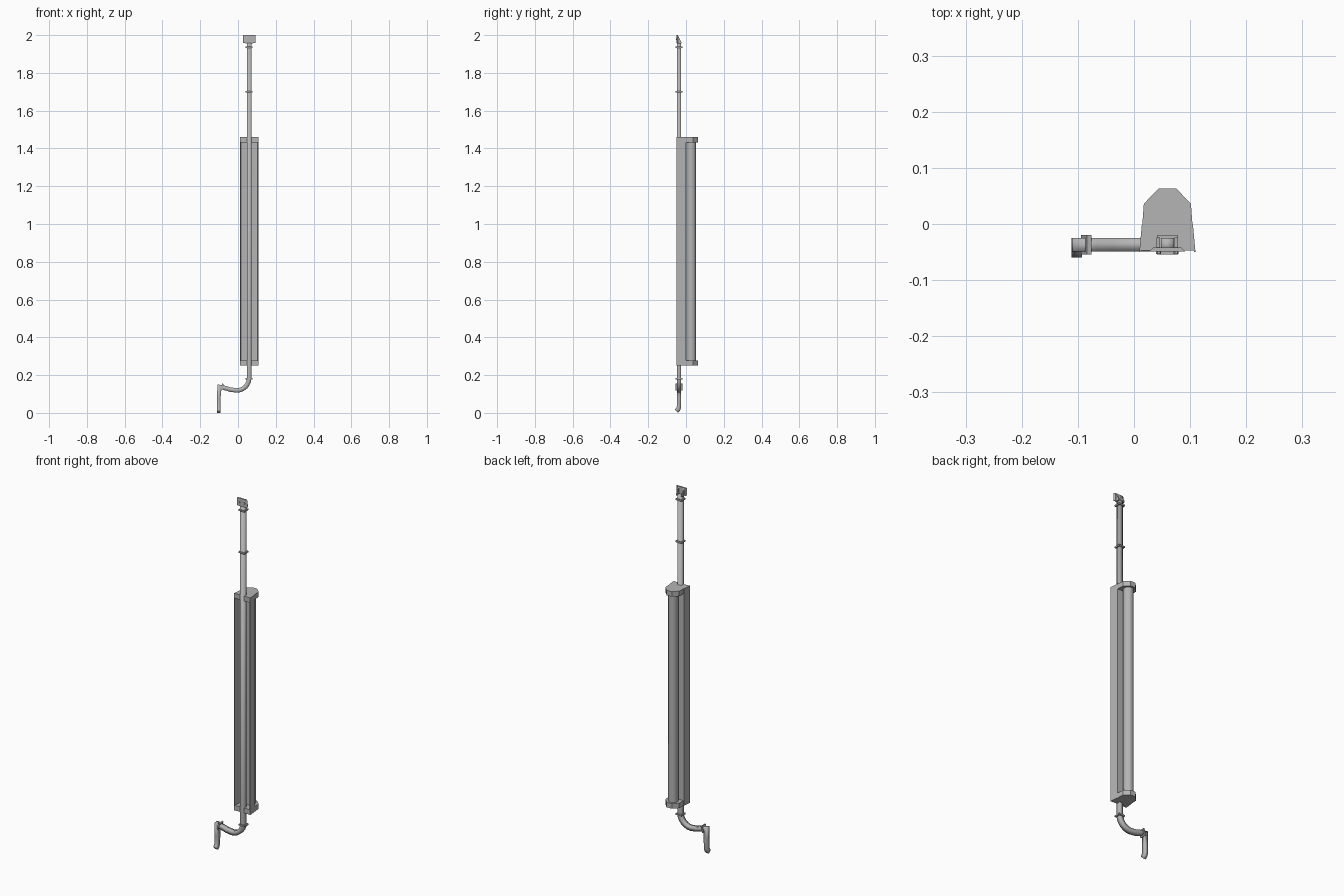
import bpy, bmesh, math
from mathutils import Vector

if "Cube" in bpy.data.objects:
    bpy.data.objects.remove(bpy.data.objects["Cube"])

CX, PY, R = 0.0595, -0.037, 0.0118    # pipe axis x, y and half width

grey = bpy.data.materials.new("mid_grey")
grey.diffuse_color = (0.46, 0.46, 0.46, 1)
grey.use_nodes = True
grey.node_tree.nodes["Principled BSDF"].inputs["Base Color"].default_value = grey.diffuse_color


def finish(name, bm, smooth=None):
    bmesh.ops.recalc_face_normals(bm, faces=bm.faces)
    me = bpy.data.meshes.new(name)
    bm.to_mesh(me)
    bm.free()
    me.materials.append(grey)
    ob = bpy.data.objects.new(name, me)
    bpy.context.collection.objects.link(ob)
    if smooth:
        bpy.context.view_layer.objects.active = ob
        ob.select_set(True)
        bpy.ops.object.shade_smooth_by_angle(angle=math.radians(smooth))
        ob.select_set(False)
    return ob


def loft(name, rings, smooth=None):
    bm = bmesh.new()
    vs = [[bm.verts.new(p) for p in r] for r in rings]
    n = len(vs[0])
    for a, b in zip(vs, vs[1:]):
        for i in range(n):
            j = (i + 1) % n
            bm.faces.new((a[i], a[j], b[j], b[i]))
    bm.faces.new(vs[0][::-1])
    bm.faces.new(vs[-1])
    return finish(name, bm, smooth)


def prism(name, pts, z0, z1, smooth=None):
    return loft(name, [[(x, y, z) for x, y in pts] for z in (z0, z1)], smooth)


def mirror(half):
    # half outline given as offsets from the centre line
    return [(CX + x, y) for x, y in half] + [(CX - x, y) for x, y in half[::-1]]


def square_ring(center, tangent, w, d):
    t = Vector(tangent).normalized()
    n = (Vector((0, 1, 0)) - t * t.y).normalized()
    b = t.cross(n)
    c = Vector(center)
    return [c + b * sx * w + n * sy * d for sx, sy in ((-1, -1), (1, -1), (1, 1), (-1, 1))]


def sweep(name, path):
    pts = [Vector(p) for p in path]
    rings = []
    for i, p in enumerate(pts):
        a = (p - pts[i - 1]).normalized() if i else (pts[1] - p).normalized()
        b = (pts[i + 1] - p).normalized() if i < len(pts) - 1 else a
        t = (a + b).normalized()
        w = 0.0095 if p.x < -0.09 else R      # slimmer outlet leg
        rings.append(square_ring(p, t, w / max(t.dot(a), 0.5), R))
    return loft(name, rings, 100)


def collar(name, center, tangent):
    c, t = Vector(center), Vector(tangent).normalized()
    return loft(name, [square_ring(c + t * s * 0.004, t, 0.0185, 0.0175) for s in (-1, 1)])


# end caps of the housing
cap = mirror([(0.048, -0.047), (0.042, 0.036), (0.016, 0.063)])
prism("lower_end_cap", cap, 0.25, 0.278)
prism("upper_end_cap", cap, 1.432, 1.46)

# open-fronted channel running the full height
outer = mirror([(0.05, -0.0495), (0.0455, -0.001)])
inner = mirror([(0.0475, -0.0495), (0.0435, -0.005)])
prism("channel", outer + inner[::-1], 0.25, 1.46)

# octagonal rear tube
tube = [(CX + 0.0265 * math.cos(math.radians(22.5 + 45 * i)),
         0.028 + 0.0265 * math.sin(math.radians(22.5 + 45 * i))) for i in range(8)]
prism("rear_tube", tube, 0.27, 1.44, 60)

# square pipe: straight run, curved elbow, outlet leg
path = [(CX, PY, 1.96), (CX, PY, 0.19)]
for i in range(1, 7):
    a = math.radians(15 * i)
    path.append((CX - 0.066 * (1 - math.cos(a)), PY, 0.185 - 0.066 * math.sin(a)))
path += [(-0.04, PY, 0.123), (-0.07, PY, 0.132), (-0.1, PY, 0.139),
         (-0.101, PY, 0.08), (-0.102, PY, 0.032), (-0.102, -0.042, 0.018), (-0.102, -0.051, 0.009)]
sweep("pipe", path)

# collars
for i, z in enumerate((1.935, 1.70, 0.18)):
    collar("pipe_collar_%d" % (i + 1), (CX, PY, z), (0, 0, 1))
collar("elbow_collar", (-0.085, PY, 0.137), (-1, 0, 0.3))

# slanted pipe top: two cheeks with a mounting plate in front
for s, n in ((-1, "left"), (1, "right")):
    prof = [(-0.048, 1.955), (-0.024, 1.955), (-0.024, 1.962), (-0.044, 2.0), (-0.048, 2.0)]
    loft(n + "_head_cheek", [[(CX + s * x, y, z) for y, z in prof] for x in (0.013, 0.019)])
    # plate fixings
    screw = [(CX + s * 0.0155 + 0.0045 * math.cos(k * math.pi / 3),
              1.978 + 0.0045 * math.sin(k * math.pi / 3)) for k in range(6)]
    loft(n + "_screw", [[(x, y, z) for x, z in screw] for y in (-0.0535, -0.046)])
prism("head_plate", mirror([(0.032, -0.049), (0.025, -0.042)]), 1.957, 2.0)
